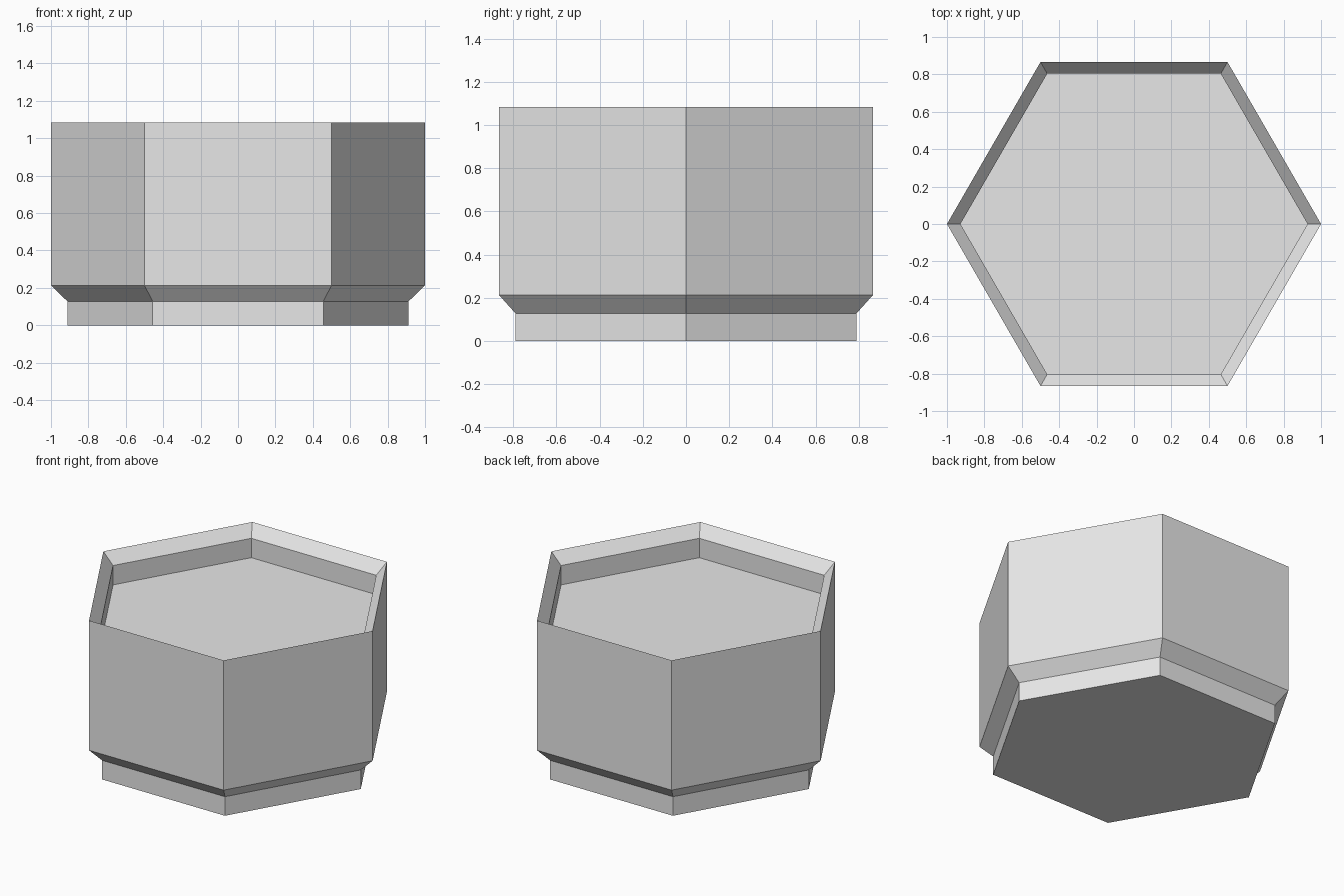
import bpy
import bmesh
import math

SIDES = 6

cube = bpy.data.objects.get("Cube")
if cube:
    bpy.data.objects.remove(cube, do_unlink=True)

# Plain grey material
grey = bpy.data.materials.new("light_grey")
grey.use_nodes = True
colour = (0.8, 0.8, 0.8, 1.0)
grey.diffuse_color = colour
grey.node_tree.nodes["Principled BSDF"].inputs["Base Color"].default_value = colour


def hexagonal_body(name, profile, material):
    """Stack hexagonal rings along a (corner radius, height) profile and cap both ends."""
    bm = bmesh.new()
    rings = []
    for radius, z in profile:
        angles = [math.tau * i / SIDES for i in range(SIDES)]
        rings.append([bm.verts.new((radius * math.cos(a), radius * math.sin(a), z))
                      for a in angles])
    for low, high in zip(rings, rings[1:]):
        for i in range(SIDES):
            j = (i + 1) % SIDES
            bm.faces.new((low[i], low[j], high[j], high[i]))
    bm.faces.new(reversed(rings[0]))
    bm.faces.new(rings[-1])
    bmesh.ops.recalc_face_normals(bm, faces=bm.faces)
    mesh = bpy.data.meshes.new(name)
    bm.to_mesh(mesh)
    bm.free()
    mesh.materials.append(material)
    obj = bpy.data.objects.new(name, mesh)
    bpy.context.collection.objects.link(obj)
    return obj


# Narrow foot, flared shoulder, straight wall, bevelled rim and recessed floor
hexagonal_body("hexagonal_tray", [
    (0.912, 0.0),
    (0.912, 0.128),
    (1.0, 0.213),
    (1.0, 1.084),
    (0.928, 1.008),
    (0.928, 0.878),
], grey)
